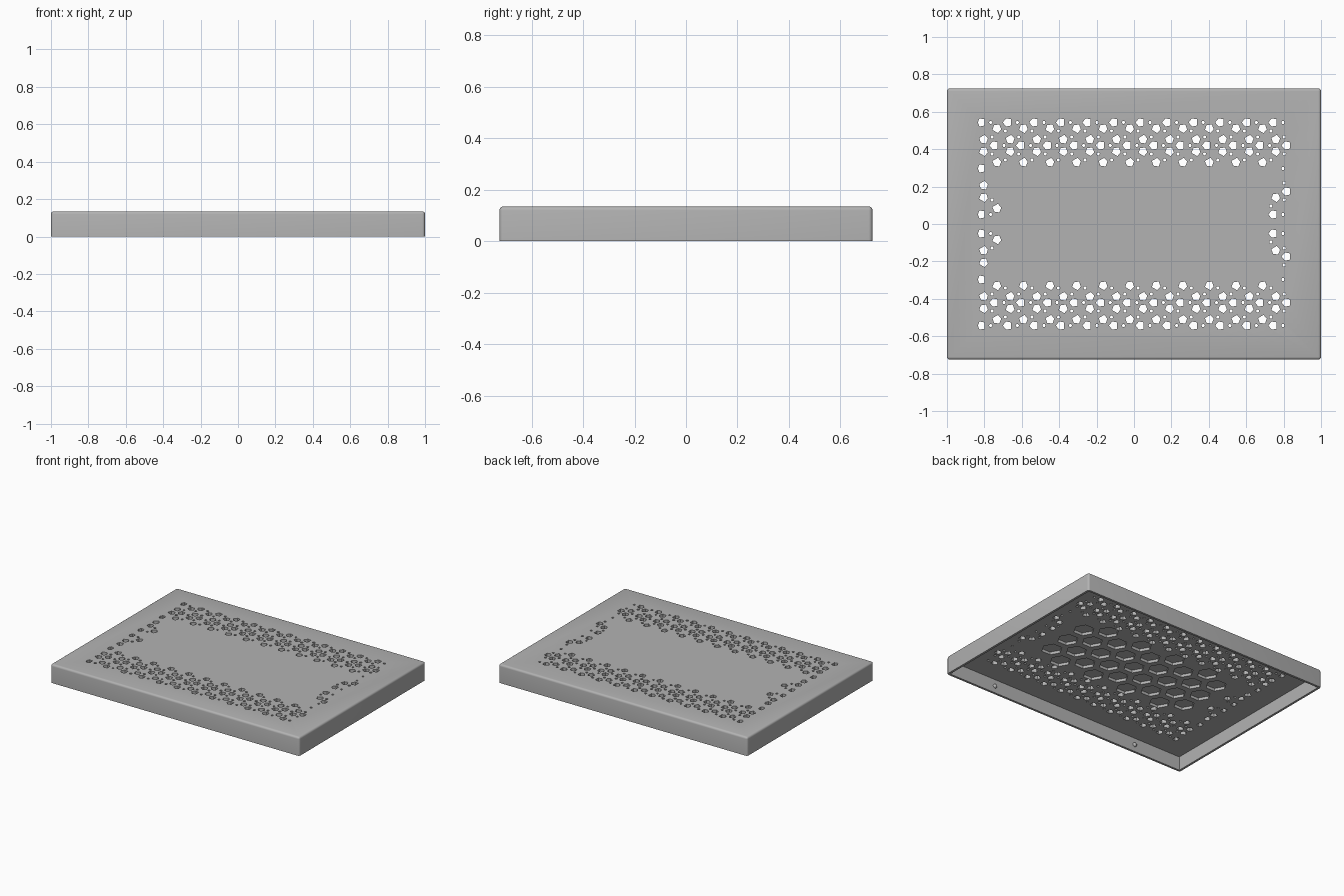
import bpy
import bmesh
from math import cos, sin, radians
from mathutils import Matrix

if "Cube" in bpy.data.objects:
    bpy.data.objects.remove(bpy.data.objects["Cube"])

WIDTH, DEPTH, HEIGHT = 2.0, 1.45, 0.135
WALL, PLATE = 0.016, 0.035
FLOOR = HEIGHT - PLATE
PITCH = 0.142

grey = bpy.data.materials.new("plain grey")
grey.use_nodes = True
grey.diffuse_color = (0.45, 0.45, 0.45, 1)
grey.node_tree.nodes["Principled BSDF"].inputs["Base Color"].default_value = grey.diffuse_color


def finish(name, bm):
    bmesh.ops.recalc_face_normals(bm, faces=bm.faces)
    mesh = bpy.data.meshes.new(name)
    bm.to_mesh(mesh)
    bm.free()
    mesh.materials.append(grey)
    obj = bpy.data.objects.new(name, mesh)
    bpy.context.collection.objects.link(obj)
    return obj


def add_box(bm, x, y, z0, z1):
    place = Matrix.Translation((0, 0, (z0 + z1) / 2)) @ Matrix.Diagonal((x, y, z1 - z0, 1))
    bmesh.ops.create_cube(bm, size=1, matrix=place)


def add_prism(bm, points, z0, z1):
    low = [bm.verts.new((x, y, z0)) for x, y in points]
    high = [bm.verts.new((x, y, z1)) for x, y in points]
    bm.faces.new(low)
    bm.faces.new(high)
    for i in range(len(low)):
        j = (i + 1) % len(low)
        bm.faces.new((low[i], low[j], high[j], high[i]))


def polygon(cx, cy, radius, sides=6):
    return [(cx + radius * cos(radians(360 * i / sides)),
             cy + radius * sin(radians(360 * i / sides))) for i in range(sides)]


def cut(target, cutter):
    cutter.hide_render = True
    mod = target.modifiers.new("cut", 'BOOLEAN')
    mod.operation = 'DIFFERENCE'
    mod.solver = 'EXACT'
    mod.object = cutter
    graph = bpy.context.evaluated_depsgraph_get()
    target_mesh = bpy.data.meshes.new_from_object(target.evaluated_get(graph))
    target.modifiers.clear()
    target.data = target_mesh
    bpy.data.objects.remove(cutter)


# Outer shell with rounded top and corner edges
bm = bmesh.new()
add_box(bm, WIDTH, DEPTH, 0, HEIGHT)
round_edges = [e for e in bm.edges if max(v.co.z for v in e.verts) > 0.01]
bmesh.ops.bevel(bm, geom=round_edges, offset=0.015, segments=4, profile=0.5, affect='EDGES')
lid = finish("vented_lid", bm)

# Open underside
bm = bmesh.new()
add_box(bm, WIDTH - 2 * WALL, DEPTH - 2 * WALL, -0.1, FLOOR)
cut(lid, finish("cavity_cutter", bm))

# Blind hexagonal pockets under the solid centre
bm = bmesh.new()
for col in range(-4, 5):
    for row in range(-2, 3):
        y = row * 0.164 + (col % 2) * 0.082
        if abs(y) < 0.25:
            add_prism(bm, polygon(col * PITCH, y, 0.07), FLOOR - 0.02, FLOOR + 0.02)
cut(lid, finish("pocket_cutter", bm))


# Vent holes: clusters of three petals and three dots around the border
def in_border(x, y):
    if abs(x) > 0.825 or y > 0.56 or y < 0.025:
        return False
    return y > 0.305 or abs(x) > 0.78 or (abs(x) > 0.7 and y < 0.17)


def clip(x, y):
    return max(-0.835, min(0.835, x)), min(0.567, y)


PETAL = [(0.012, 0), (0.03, -0.022), (0.056, -0.017), (0.056, 0.017), (0.03, 0.022)]
bm = bmesh.new()
for row in range(5):
    cy = 0.543 - row * PITCH * cos(radians(30))
    for col in range(-7, 8):
        cx = -0.004 + (col + (row % 2) / 2) * PITCH
        for step in range(6):
            c, s = cos(radians(60 * step)), sin(radians(60 * step))
            reach = 0.052 if step % 2 else 0.037
            x, y = cx + reach * c, cy + reach * s
            if not in_border(x, y):
                continue
            if step % 2:
                shape = polygon(x, y, 0.009)
            else:
                shape = [(cx + u * c - v * s, cy + u * s + v * c) for u, v in PETAL]
            shape = [clip(*p) for p in shape]
            for side in (1, -1):
                add_prism(bm, [(px, side * py) for px, py in shape], FLOOR - 0.03, HEIGHT + 0.03)
cut(lid, finish("vent_cutter", bm))

# Small snap bumps inside the long walls
bm = bmesh.new()
for x in (-0.6, 0.6):
    for side in (-1, 1):
        spot = Matrix.Translation((x, side * (DEPTH / 2 - WALL), 0.05))
        bmesh.ops.create_uvsphere(bm, u_segments=16, v_segments=10, radius=0.015, matrix=spot)
bumps = finish("snap_bumps", bm)

for obj in (lid, bumps):
    bpy.ops.object.select_all(action='DESELECT')
    obj.select_set(True)
    bpy.context.view_layer.objects.active = obj
    bpy.ops.object.shade_smooth_by_angle(angle=radians(35))
